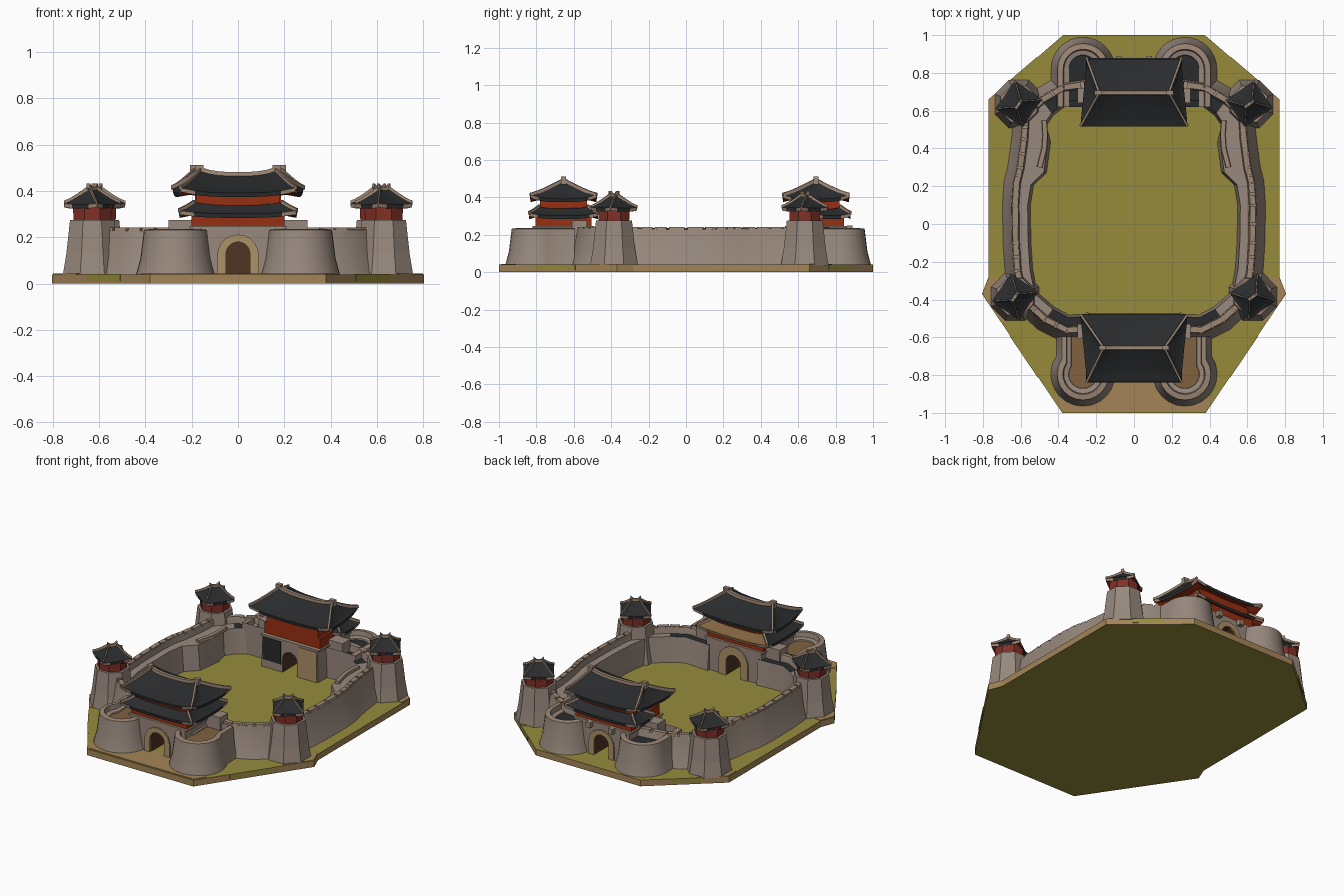
import bpy, bmesh, math, random
from mathutils import Vector

if "Cube" in bpy.data.objects:
    bpy.data.objects.remove(bpy.data.objects["Cube"])

random.seed(4)


def mat(name, r, g, b):
    m = bpy.data.materials.new(name)
    m.diffuse_color = tuple((c / 255) ** 2.2 for c in (r, g, b)) + (1,)
    m.use_nodes = True
    m.node_tree.nodes["Principled BSDF"].inputs["Base Color"].default_value = m.diffuse_color
    return m


STONE = mat("grey_stone", 150, 135, 124)
TRIM = mat("pale_trim", 156, 134, 116)
ROOF = mat("dark_tile", 45, 47, 48)
RED = mat("red_timber", 150, 50, 24)
DULL = mat("dull_red_timber", 130, 52, 43)
BROWN = mat("dark_timber", 82, 56, 40)
SAND = mat("sand", 162, 132, 88)
GRASS = mat("grass", 149, 138, 62)
ARCH = mat("arch_stone", 170, 144, 104)
EARTH = mat("worn_earth", 128, 98, 66)


def build(name, verts, faces, mats, rule=None, smooth=False):
    """Mesh object; rule(face) returns the material slot."""
    me = bpy.data.meshes.new(name)
    me.from_pydata([tuple(v) for v in verts], [], faces)
    bm = bmesh.new()
    bm.from_mesh(me)
    bmesh.ops.recalc_face_normals(bm, faces=bm.faces)
    for f in bm.faces:
        if rule:
            f.material_index = rule(f)
    bm.to_mesh(me)
    bm.free()
    for m in mats:
        me.materials.append(m)
    ob = bpy.data.objects.new(name, me)
    bpy.context.collection.objects.link(ob)
    if smooth:
        bpy.context.view_layer.objects.active = ob
        ob.select_set(True)
        bpy.ops.object.shade_smooth_by_angle(angle=math.radians(35))
        ob.select_set(False)


def loft(name, rings, mats, rule=None, caps=True, smooth=False, closed=True):
    """Skin a list of equal-length rings."""
    n = len(rings[0])
    verts = [v for r in rings for v in r]
    faces = []
    for i in range(len(rings) - 1):
        for j in range(n if closed else n - 1):
            k = (j + 1) % n
            faces.append((i * n + j, i * n + k, (i + 1) * n + k, (i + 1) * n + j))
    if caps:
        faces += [tuple(range(n)), tuple(range((len(rings) - 1) * n, len(rings) * n))]
    build(name, verts, faces, mats, rule, smooth)


def prism(name, pts, z0, z1, mats, rule=None):
    loft(name, [[(x, y, z) for x, y in pts] for z in (z0, z1)], mats, rule)


def box(name, x0, x1, y0, y1, z0, z1, m):
    prism(name, [(x0, y0), (x1, y0), (x1, y1), (x0, y1)], z0, z1, [m])


def ribbon(name, pts, w, h, m):
    """Raised capping that follows a line of points."""
    rings = []
    for i, p in enumerate(pts):
        d = pts[min(i + 1, len(pts) - 1)] - pts[max(i - 1, 0)]
        s = Vector((-d.y, d.x, 0)).normalized() * w / 2
        up, dn = Vector((0, 0, h)), Vector((0, 0, -0.008))
        rings.append([p - s + dn, p + s + dn, p + s * 0.8 + up, p - s * 0.8 + up])
    loft(name, rings, [m])


def roof(name, cx, cy, z0, z1, ex, ey, rx, ry, lift, rot=0, rib=0.014, soffit=RED, inner=None, taper=0):
    """Hipped roof with sagging slopes and upturned corners; taper narrows one long eave."""
    N, T = 8, 5
    square = []
    for a, b in (((-1, -1), (1, -1)), ((1, -1), (1, 1)), ((1, 1), (-1, 1)), ((-1, 1), (-1, -1))):
        square += [(a[0] + (b[0] - a[0]) * i / N, a[1] + (b[1] - a[1]) * i / N) for i in range(N)]
    c, s = math.cos(rot), math.sin(rot)

    def ring(hx, hy, z):
        out = []
        for u, v in square:
            w = u * (hx - abs(taper) * (1 + math.copysign(v, v * taper)) / 2 * hy / ey)
            out.append(Vector((cx + c * w - s * v * hy, cy + s * w + c * v * hy, z + lift * abs(u * v) ** 3)))
        return out
    tops = []
    for i in range(T + 1):
        t = i / T
        tops.append(ring(ex + (rx - ex) * t, ey + (ry - ey) * t, z0 + (z1 - z0) * t ** 1.25))
    under = [ring(ex * 0.72, ey * 0.72, z0 - 0.005), ring(ex * 0.99, ey * 0.99, z0 - 0.018)]
    tips = [tops[0][k * N] for k in range(4)]

    def rule(f):
        if f.normal.z < -0.3:
            return 1
        if abs(f.normal.z) < 0.3 and min((f.calc_center_median() - p).length for p in tips) < 0.05:
            return 3
        return 2 if inner and f.normal.y > 0.25 else 0
    loft(name, under + tops, [ROOF, soffit, inner or ROOF, TRIM], rule)
    for k in range(4):
        ribbon(name + "_hip", [r[k * N] for r in tops], rib, 0.01, TRIM)
    return tops[-1][:N + 1]


def sweep(name, path):
    """Battered wall with parapet and walkway; path holds (x, y, walkway width)."""
    rings = []
    for i, (x, y, w) in enumerate(path):
        a, b = path[max(i - 1, 0)], path[min(i + 1, len(path) - 1)]
        n = Vector((b[1] - a[1], a[0] - b[0], 0)).normalized()
        j = random.uniform(-0.004, 0.004)
        sec = [(0.05, 0.035), (0.02, 0.12), (0, 0.23 + j), (-0.035, 0.235 + j), (-0.04, 0.2),
               (-0.045 - w, 0.2), (-0.06 - w, 0.035)]
        rings.append([Vector((x, y, z)) + n * d for d, z in sec])

    def rule(f):
        c = f.calc_center_median()
        if f.normal.z > 0.8:
            return 1 if c.z > 0.215 else (2 if c.y > 0.58 or -0.53 < c.y < -0.45 else 0)
        return 0
    loft(name, rings, [STONE, TRIM, ROOF], rule, smooth=True)


# ground slab with dirt sides, plus bare patches
half = [(0.38, -1), (0.805, -0.37), (0.77, -0.28), (0.77, 0.66), (0.375, 1)]
outline = half + [(-x, y) for x, y in reversed(half)]
prism("ground_slab", outline, 0, 0.04, [GRASS, SAND], lambda f: 0 if abs(f.normal.z) > 0.5 else 1)
prism("front_path", [(-0.375, -0.99), (0.375, -0.99), (0.42, -0.92), (0.1, -0.8), (-0.1, -0.8), (-0.42, -0.92)],
      0.04, 0.043, [SAND])

WALL = [(0.17, -0.57, .04), (0.36, -0.58, .04), (0.48, -0.52, .04), (0.6, -0.41, .04), (0.635, -0.25, .04),
        (0.645, -0.1, .04), (0.648, 0.1, .04), (0.64, 0.22, .05), (0.62, 0.3, .1), (0.6, 0.45, .1),
        (0.59, 0.58, .08), (0.5, 0.67, .06), (0.38, 0.74, .05), (0.17, 0.77, .05)]
for sx in (-1, 1):
    side = "right" if sx > 0 else "left"
    # curtain wall (left one runs backwards so its outer face stays outside)
    path = [(sx * x, y, w) for x, y, w in WALL]
    sweep("curtain_wall_" + side, path if sx > 0 else path[::-1])
    # parapet cap stones
    for a, b in zip(WALL[:-1], WALL[1:]):
        p, q = Vector((sx * a[0], a[1], 0.234)), Vector((sx * b[0], b[1], 0.234))
        n = Vector((q.y - p.y, p.x - q.x, 0)).normalized() * sx * -0.018
        for t0, t1 in ((0.04, 0.46), (0.54, 0.96)):
            ribbon("parapet_stone", [p.lerp(q, t0) + n, p.lerp(q, t1) + n], 0.036, 0.008, TRIM)
    # kerb along the wide part of the walkway
    kerb = [Vector((sx * x, y, 0.205)) for x, y in ((0.5, 0.3), (0.475, 0.4), (0.47, 0.47), (0.475, 0.55))]
    ribbon("walkway_kerb_" + side, kerb, 0.03, 0.012, TRIM)
    # bare dirt by the towers
    for pts in ([(0.8, -0.37), (0.765, -0.28), (0.66, -0.3), (0.63, -0.5), (0.7, -0.52)],
                [(0.765, 0.66), (0.765, 0.58), (0.68, 0.6), (0.6, 0.74), (0.62, 0.78)]):
        prism("dirt_patch", [(sx * x, y) for x, y in pts], 0.04, 0.043, [SAND])
    # grass spilling over the slab's slanted sides
    for p, q in ((half[0], half[1]), (half[3], half[4])):
        p, q = Vector((sx * p[0], p[1])), Vector((sx * q[0], q[1]))
        n = Vector((q.y - p.y, p.x - q.x)).normalized() * 0.003 * sx
        a, b = p.lerp(q, 0.3), p.lerp(q, 0.65)
        prism("grass_edge", [a - n, b - n, b + n, a + n], 0.012, 0.0405, [GRASS])

    for end, cy, r, dy in (("front", -0.795, 0.172, 1), ("back", 0.82, 0.17, -1)):
        # rounded bastion beside the gate; the front ones curve back in to meet the wall
        over = math.radians(35 if end == "front" else 0)

        def outl(rad, z):
            ang = [-over + (math.pi + 2 * over) * k / 16 for k in range(17)]
            arc = [(math.cos(a) * rad, -dy * math.sin(a) * rad) for a in ang]
            e = arc[0][0]
            arc = [(e, dy * 0.2)] + arc + [(-e, dy * 0.2)]
            return [Vector((sx * 0.27 + x, cy + y, z)) for x, y in arc]
        floor = ROOF if end == "back" else EARTH
        rings = [outl(r, 0.035), outl(r - 0.02, 0.11), outl(r - 0.035, 0.232), outl(r - 0.065, 0.236),
                 outl(r - 0.07, 0.205), outl(r - 0.095, 0.2), outl(r - 0.097, 0.192)]

        def rule(f):
            z = f.calc_center_median().z
            return 0 if f.normal.z < 0.8 else 1 if z > 0.22 else 2 if z < 0.196 else 0
        loft("bastion_%s_%s" % (end, side), rings, [STONE, TRIM, floor], rule, smooth=True)
        # stepped block where wall meets gate
        yb = -0.57 if end == "front" else 0.68
        x0, x1 = sorted((sx * 0.19, sx * 0.3))
        box("gate_shoulder", x0, x1, yb - 0.04, yb + 0.04, 0.19, 0.275, STONE)

    for end, tx, ty in (("front", 0.63, -0.385), ("back", 0.61, 0.635)):
        # corner tower
        x, nm = sx * tx, "%s_%s" % (end, side)

        def ngon(rad, z, n=8, ph=math.pi / 8):
            return [Vector((x + rad * math.cos(ph + 2 * math.pi * k / n),
                            ty + rad * math.sin(ph + 2 * math.pi * k / n), z)) for k in range(n)]
        loft("tower_base_" + nm, [ngon(0.138, 0.035), ngon(0.121, 0.13), ngon(0.104, 0.275)], [STONE])
        loft("tower_cabin_" + nm, [ngon(0.088, 0.27), ngon(0.09, 0.345)], [DULL])
        rot = math.radians(45 - sx * 10)
        roof("tower_roof_" + nm, x, ty, 0.342, 0.408, 0.09, 0.087, 0.022, 0.004, 0.006, rot, 0.008, DULL)
        d = Vector((math.cos(rot), math.sin(rot), 0)) * 0.03
        m, up = Vector((x, ty, 0.404)), Vector((0, 0, .015))
        ribbon("tower_ridge_" + nm, [m - d + up, m - d * .4, m + d * .4, m + d + up], 0.02, 0.014, TRIM)


def arch_outline(w, h, y):
    """Opening outline from lower left over the top to lower right."""
    pts = [(-w, 0.04)] + [(-w * math.cos(math.pi * k / 10), h - w + w * math.sin(math.pi * k / 10))
                          for k in range(11)] + [(w, 0.04)]
    return [Vector((x, y, z)) for x, z in pts]


for end, cy, s in (("front", -0.655, -1), ("back", 0.695, 1)):
    front = end == "front"
    # gate block, pierced by an arched passage
    rings = []
    for y in (cy - 0.165, cy + 0.165):
        outer = [Vector((-0.205, y, 0.035)), Vector((-0.195, y, 0.245)), Vector((0.195, y, 0.245)),
                 Vector((0.205, y, 0.035))]
        rings.append(outer + arch_outline(0.052, 0.18, y)[::-1])
    loft("gate_block_" + end, rings, [STONE, BROWN],
         lambda f: 1 if abs(f.calc_center_median().x) < 0.06 and abs(f.normal.y) < 0.5
         and f.calc_center_median().z < 0.2 else 0)
    for sy in (-1, 1):
        if not front and sy < 0:
            continue
        y = cy + sy * 0.166
        a = arch_outline(0.052, 0.18, y)
        b = arch_outline(0.105, 0.235, y) if front and sy > 0 else arch_outline(0.09, 0.212, y)
        out = Vector((0, sy * 0.008, 0))
        loft("arch_surround_" + end, [a, [p + out for p in a], [p + out for p in b], b], [ARCH],
             caps=False, closed=False)
    box("gate_door_" + end, -0.055, 0.055, cy - 0.015, cy + 0.015, 0.04, 0.19, BROWN)
    # two timber storeys; the rear gate's lower roof only runs along its outer side
    box("gate_parapet_" + end, -0.21, 0.21, cy - 0.165, cy + 0.165, 0.238, 0.248, TRIM)
    if front:
        box("lower_hall_front", -0.2, 0.2, cy - 0.15, cy + 0.15, 0.24, 0.315, RED)
        roof("lower_roof_front", 0, cy, 0.302, 0.338, 0.255, 0.185, 0.19, 0.13, 0.014, inner=EARTH)
        box("upper_hall_front", -0.18, 0.18, cy - 0.125, cy + 0.125, 0.33, 0.4, RED)
    else:
        box("lower_hall_back", -0.2, 0.2, cy - 0.14, cy + 0.15, 0.24, 0.315, RED)
        roof("lower_roof_back", 0, cy + 0.085, 0.302, 0.338, 0.255, 0.1, 0.19, 0.045, 0.014)
        box("upper_hall_back", -0.185, 0.185, cy - 0.14, cy + 0.125, 0.31, 0.392, RED)
        # patched masonry on the courtyard face: dark slabs one side, pale the other
        yf = cy - 0.165
        box("dark_slab", -0.19, -0.062, yf - 0.006, yf, 0.09, 0.235, ROOF)
        box("pale_slab", 0.062, 0.195, yf - 0.006, yf, 0.04, 0.235, ARCH)
    rx = 0.165 if front else 0.188
    ridge = roof("upper_roof_" + end, 0, cy, 0.392, 0.468, 0.284, 0.178, rx, 0.006, 0.022, taper=s * 0.035)
    # ridge capping with raised end ornaments
    line = [Vector((p.x, cy, p.z)) for p in ridge]
    ribbon("roof_ridge_" + end, line, 0.026, 0.014, TRIM)
    for sx in (-1, 1):
        x0, x1 = sorted((sx * (rx - 0.015), sx * (rx + 0.02)))
        box("ridge_ornament_" + end, x0, x1, cy - 0.013, cy + 0.013, 0.47, 0.512, TRIM)
        # small posts on the outer parapet of the rear gate
        if not front:
            box("parapet_post", sx * 0.08 - 0.015, sx * 0.08 + 0.015, cy + 0.165, cy + 0.195, 0.215, 0.25, TRIM)
